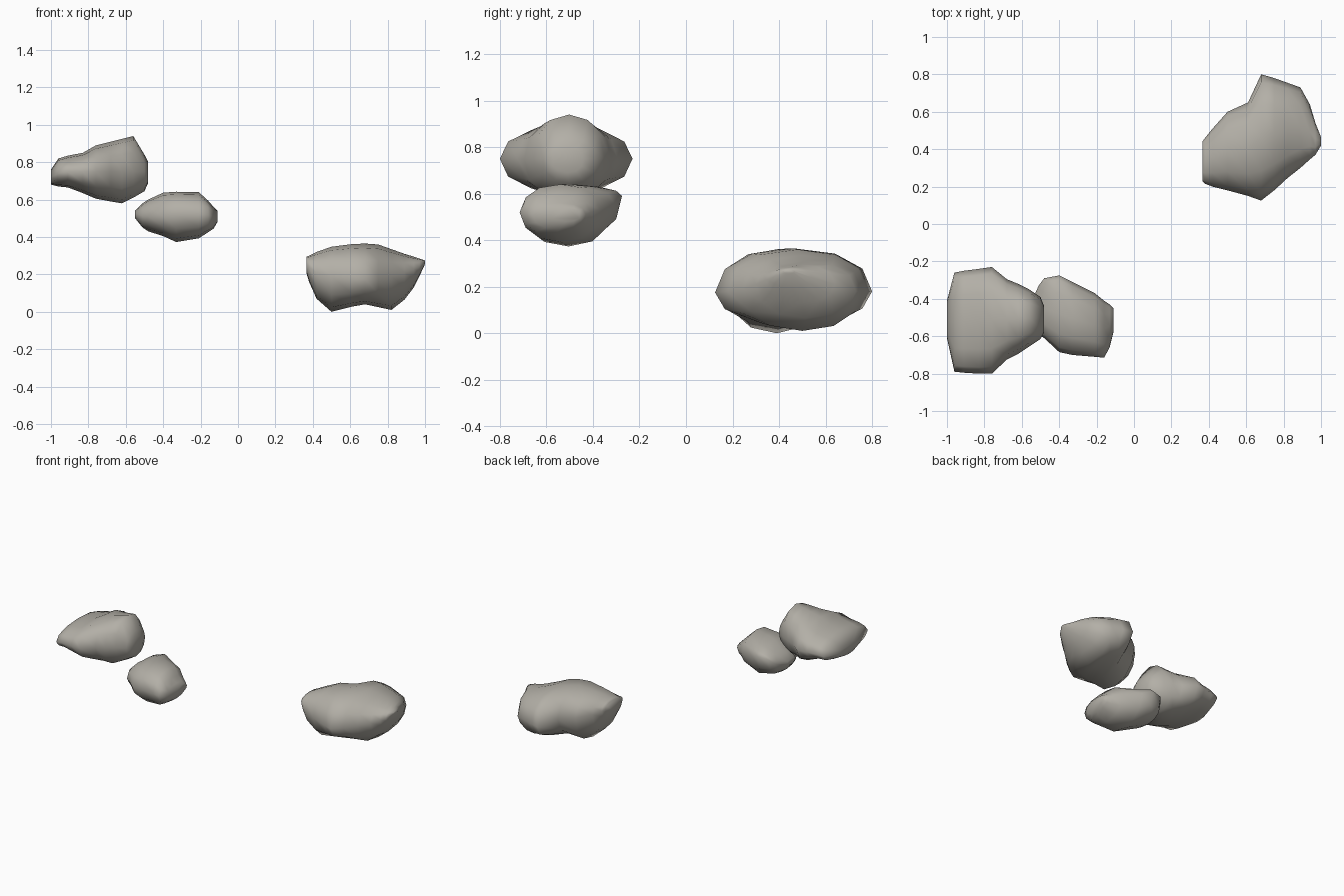
import bpy, bmesh, math

stone = bpy.data.materials.new("warm grey stone")
stone.diffuse_color = (0.45, 0.43, 0.385, 1)
SIDES = 12


def rock(name, stations, power=0.92):
    """Loft along x; each station: x, y front, y back, z low, z high, mid z at front, mid z at back."""
    bm = bmesh.new()
    rings = []
    for x, y0, y1, z0, z1, m0, m1 in stations:
        ring = []
        for i in range(SIDES):
            a = 2 * math.pi * i / SIDES
            c, s = math.cos(a), math.sin(a)
            c = math.copysign(abs(c) ** power, c)
            s = math.copysign(abs(s) ** power, s)
            mid = m0 + (m1 - m0) * (c + 1) / 2
            y = (y0 + y1) / 2 + c * (y1 - y0) / 2
            z = mid + s * ((z1 - mid) if s > 0 else (mid - z0))
            ring.append(bm.verts.new((x, y, z)))
        rings.append(ring)
    for a, b in zip(rings, rings[1:]):
        for i in range(SIDES):
            j = (i + 1) % SIDES
            bm.faces.new((a[i], a[j], b[j], b[i]))
    bm.faces.new(rings[0])
    bm.faces.new(rings[-1])
    bmesh.ops.recalc_face_normals(bm, faces=bm.faces[:])
    for f in bm.faces:
        f.smooth = True
    mesh = bpy.data.meshes.new(name)
    bm.to_mesh(mesh)
    bm.free()
    mesh.materials.append(stone)
    obj = bpy.data.objects.new(name, mesh)
    bpy.context.collection.objects.link(obj)


# high rock: a wide flat edge on the left, tall and narrow on the right
rock("high_rock", [
    (-1.00, -0.61, -0.41, 0.68, 0.76, 0.72, 0.72),
    (-0.96, -0.79, -0.26, 0.67, 0.82, 0.74, 0.74),
    (-0.91, -0.795, -0.25, 0.665, 0.835, 0.75, 0.75),
    (-0.83, -0.80, -0.24, 0.635, 0.85, 0.75, 0.75),
    (-0.76, -0.80, -0.23, 0.605, 0.89, 0.75, 0.75),
    (-0.68, -0.725, -0.295, 0.59, 0.91, 0.75, 0.75),
    (-0.62, -0.695, -0.32, 0.58, 0.925, 0.75, 0.75),
    (-0.56, -0.655, -0.35, 0.61, 0.94, 0.75, 0.75),
    (-0.50, -0.615, -0.39, 0.645, 0.84, 0.75, 0.75),
    (-0.48, -0.58, -0.44, 0.69, 0.80, 0.75, 0.75),
])

# small rock: raised back left corner
rock("small_rock", [
    (-0.55, -0.51, -0.42, 0.50, 0.54, 0.52, 0.52),
    (-0.51, -0.59, -0.33, 0.45, 0.58, 0.51, 0.54),
    (-0.48, -0.61, -0.29, 0.43, 0.60, 0.51, 0.58),
    (-0.40, -0.685, -0.275, 0.405, 0.637, 0.51, 0.59),
    (-0.33, -0.70, -0.31, 0.373, 0.642, 0.52, 0.56),
    (-0.21, -0.71, -0.37, 0.393, 0.64, 0.52, 0.53),
    (-0.16, -0.715, -0.41, 0.425, 0.595, 0.52, 0.52),
    (-0.13, -0.66, -0.43, 0.445, 0.56, 0.51, 0.51),
    (-0.11, -0.58, -0.45, 0.48, 0.54, 0.51, 0.51),
])

# low rock: broad, flat top, hollow underneath
rock("low_rock", [
    (0.365, 0.23, 0.44, 0.21, 0.295, 0.26, 0.26),
    (0.38, 0.215, 0.46, 0.16, 0.30, 0.24, 0.25),
    (0.42, 0.20, 0.51, 0.07, 0.32, 0.21, 0.23),
    (0.50, 0.18, 0.60, 0.00, 0.348, 0.19, 0.22),
    (0.61, 0.15, 0.65, 0.028, 0.362, 0.175, 0.20),
    (0.68, 0.125, 0.80, 0.04, 0.365, 0.175, 0.18),
    (0.75, 0.18, 0.78, 0.025, 0.36, 0.18, 0.18),
    (0.82, 0.245, 0.755, 0.01, 0.335, 0.19, 0.18),
    (0.89, 0.30, 0.73, 0.065, 0.31, 0.21, 0.18),
    (0.94, 0.345, 0.64, 0.13, 0.295, 0.23, 0.21),
    (0.97, 0.37, 0.54, 0.19, 0.285, 0.24, 0.24),
    (1.00, 0.42, 0.465, 0.255, 0.275, 0.265, 0.265),
])
